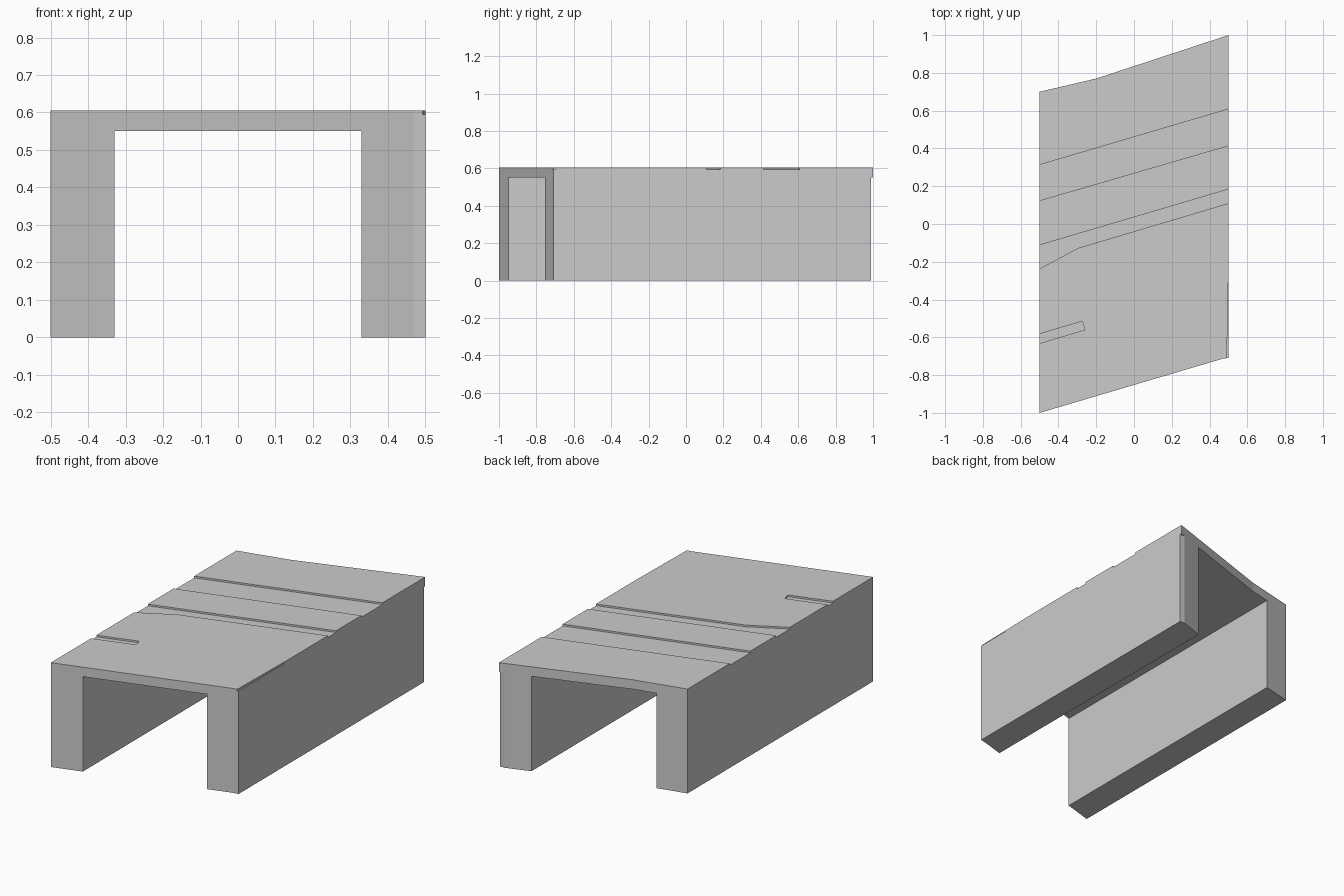
import bpy, bmesh

if "Cube" in bpy.data.objects:
    bpy.data.objects.remove(bpy.data.objects["Cube"])


def prism(name, outline, z0, z1):
    """Vertical prism over a plan outline."""
    bm = bmesh.new()
    face = bm.faces.new([bm.verts.new((x, y, z0)) for x, y in outline])
    res = bmesh.ops.extrude_face_region(bm, geom=[face])
    top = [g for g in res["geom"] if isinstance(g, bmesh.types.BMVert)]
    bmesh.ops.translate(bm, verts=top, vec=(0, 0, z1 - z0))
    bmesh.ops.recalc_face_normals(bm, faces=bm.faces[:])
    me = bpy.data.meshes.new(name)
    bm.to_mesh(me)
    bm.free()
    ob = bpy.data.objects.new(name, me)
    bpy.context.collection.objects.link(ob)
    return ob


def cut(target, name, outline, z0, z1):
    """Carve a prism out of the target."""
    tool = prism(name, outline, z0, z1)
    tool.hide_render = True
    mod = target.modifiers.new(name, "BOOLEAN")
    mod.operation = "DIFFERENCE"
    mod.solver = "EXACT"
    mod.object = tool
    bpy.context.view_layer.objects.active = target
    bpy.ops.object.modifier_apply(modifier=mod.name)
    bpy.data.objects.remove(tool, do_unlink=True)


TOP, FLOOR = 0.605, 0.595

# Skewed block: walls and deck in one solid
culvert = prism("skewed_culvert", [(-0.5, -1), (0.47, -0.713), (0.5, -0.709), (0.5, 1),
                                   (-0.2, 0.77), (-0.5, 0.70)], 0, TOP)

# Passage between the two side walls
cut(culvert, "passage", [(-0.33, -1.2), (0.33, -1.2), (0.33, 1.2), (-0.33, 1.2)], -0.1, 0.55)

# Clipped rear end of the right wall, under the deck
cut(culvert, "rear_clip", [(0.46, 0.99), (0.55, 0.99), (0.55, 1.1), (0.46, 1.1)], -0.1, 0.55)

# Shallow channels across the deck; ends run past the sides
s = 0.295
e = 0.1 * s
cut(culvert, "rear_channel", [(-0.6, 0.125 - e), (0.6, 0.415 + e),
                              (0.6, 0.608 + e), (-0.6, 0.313 - e)], FLOOR, 0.7)
cut(culvert, "middle_channel", [(-0.6, -0.29), (-0.295, -0.127), (0.6, 0.11 + e),
                                (0.6, 0.184 + e), (-0.6, -0.112 - e)], FLOOR, 0.7)
cut(culvert, "short_slot", [(-0.6, -0.632 - e), (-0.26, -0.56), (-0.273, -0.515),
                            (-0.6, -0.582 - e)], FLOOR, 0.7)

# Thin notch along the front of the right deck edge
cut(culvert, "edge_notch", [(0.49, -0.8), (0.55, -0.8), (0.55, -0.2), (0.501, -0.2)], FLOOR, 0.7)
